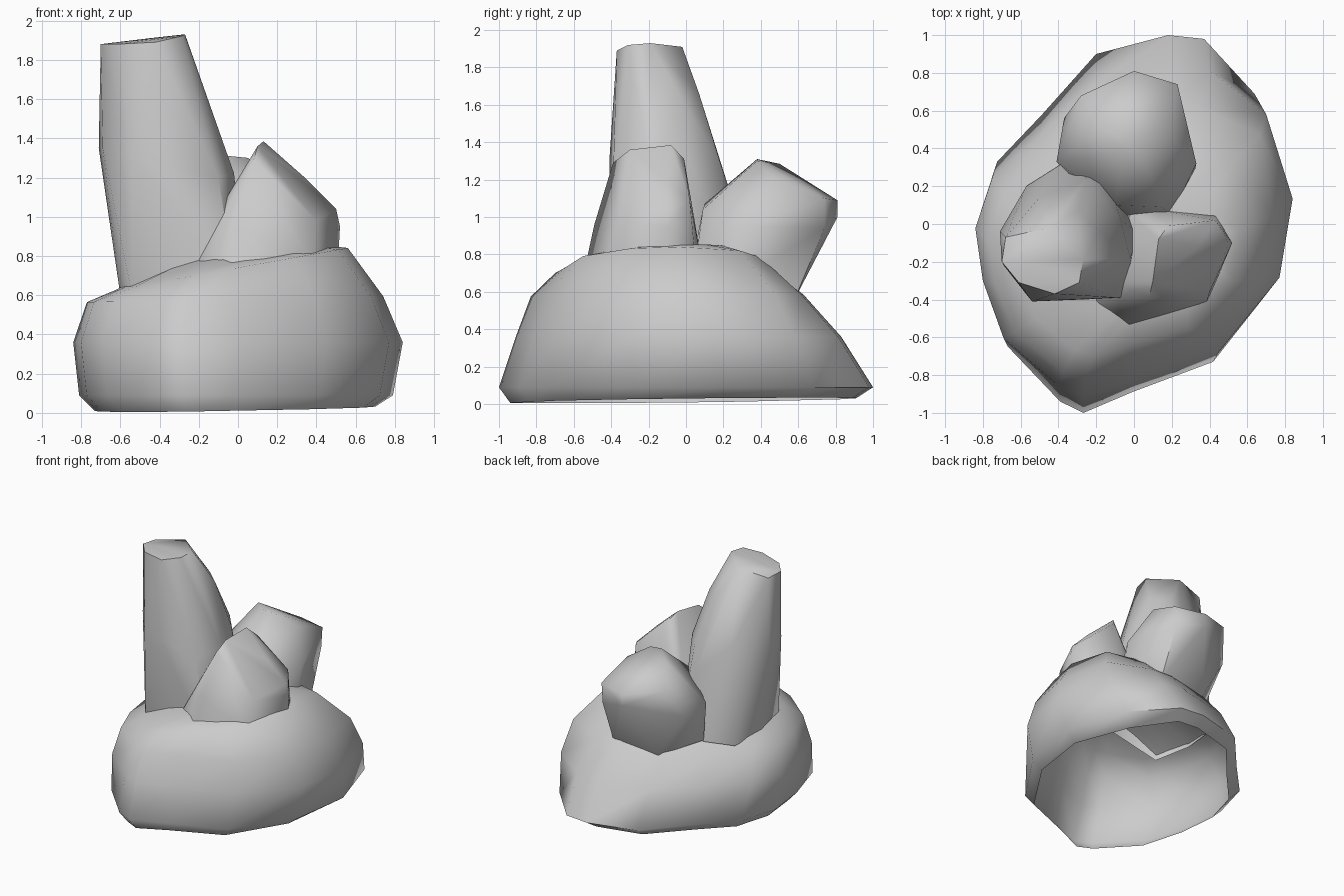
import bpy
import bmesh
import math
from mathutils import Vector

default_cube = bpy.data.objects.get("Cube")
if default_cube:
    bpy.data.objects.remove(default_cube, do_unlink=True)

# Single stone colour
stone = bpy.data.materials.new("stone grey")
stone.use_nodes = True
stone_colour = (0.6, 0.6, 0.6, 1)
stone.diffuse_color = stone_colour
stone.node_tree.nodes["Principled BSDF"].inputs["Base Color"].default_value = stone_colour


def finish(bm, name, angle):
    """Turn a bmesh into a smooth shaded stone object with sharp creases."""
    mesh = bpy.data.meshes.new(name)
    bm.to_mesh(mesh)
    bm.free()
    mesh.materials.append(stone)
    obj = bpy.data.objects.new(name, mesh)
    bpy.context.collection.objects.link(obj)
    bpy.ops.object.select_all(action="DESELECT")
    obj.select_set(True)
    bpy.context.view_layer.objects.active = obj
    bpy.ops.object.shade_smooth_by_angle(angle=math.radians(angle))


def hull_rock(name, points, angle=62):
    """Chiselled rock: the convex hull of a few corner points, open underneath."""
    bm = bmesh.new()
    for point in points:
        bm.verts.new(Vector(point))
    result = bmesh.ops.convex_hull(bm, input=bm.verts)
    unused = [g for g in result["geom_interior"] if isinstance(g, bmesh.types.BMVert)]
    bmesh.ops.delete(bm, geom=unused, context="VERTS")
    bmesh.ops.recalc_face_normals(bm, faces=bm.faces)
    bm.normal_update()
    underside = [f for f in bm.faces if f.normal.z < -0.8]
    bmesh.ops.delete(bm, geom=underside, context="FACES")
    finish(bm, name, angle)


def fit(value, source_half, low, high):
    """Map a value in -half..half onto the range low..high."""
    return low + (high - low) * (value / source_half + 1) / 2


# Base boulder: one irregular outline lofted upward, open underneath
outline = [(.84, .2), (.68, .69), (.4, .98), (.2, 1), (-.2, .9), (-.5, .58),
           (-.75, .33), (-.84, .02), (-.8, -.3), (-.69, -.65), (-.4, -.94),
           (-.27, -1), (0, -.89), (.45, -.73), (.77, -.28)]

# Each level: x range, y range, height at the centre, rise along x, rise along y,
# and how far the back left corner bulges outward
levels = [
    (-.73, .7, -.94, .91, .02, .015, .01, -.03),
    (-.81, .79, -1, 1, .09, 0, 0, 0),
    (-.84, .84, -.91, .83, .36, 0, 0, .02),
    (-.77, .74, -.83, .63, .58, .02, 0, .07),
    (-.62, .56, -.7, .41, .74, .18, 0, .05),
    (-.3, .45, -.45, .2, .82, .08, .04, 0),
]

bm = bmesh.new()
rings = []
for x_low, x_high, y_low, y_high, height, rise_x, rise_y, bulge in levels:
    ring = []
    for px, py in outline:
        x = fit(px, .84, x_low, x_high)
        y = fit(py, 1, y_low, y_high)
        z = max(0, height + rise_x * x + rise_y * y)
        if px > .5 and py > .5:
            x += bulge
            y += bulge
        ring.append(bm.verts.new((x, y, z)))
    rings.append(ring)
count = len(outline)
for lower, upper in zip(rings, rings[1:]):
    for i in range(count):
        j = (i + 1) % count
        bm.faces.new((lower[i], lower[j], upper[j], upper[i]))
bm.faces.new(rings[-1])
bmesh.ops.recalc_face_normals(bm, faces=bm.faces)
finish(bm, "base_boulder", 70)

# Tall column, leaning slightly outward
hull_rock("tall_column", [
    (-.7, -.2, 1.88), (-.68, -.07, 1.87), (-.61, -.31, 1.88), (-.42, -.37, 1.89),
    (-.29, -.31, 1.92), (-.27, -.19, 1.93), (-.45, -.02, 1.91),
    (-.18, -.04, 1.66), (-.3, .07, 1.66),
    (-.71, -.04, 1.35), (-.69, -.22, 1.35), (-.54, -.41, 1.3), (-.1, -.39, 1.2),
    (-.02, -.18, 1.22), (-.07, .02, 1.3), (-.2, .18, 1.3), (-.5, .14, 1.35),
    (-.25, .24, 1.12),
    (-.6, -.1, .6), (-.54, -.4, .6), (-.02, -.39, .7), (.03, -.05, .72),
    (-.15, .28, .67), (-.38, .32, .63), (-.57, .2, .6),
])

# Short front stone with a slanted top
hull_rock("front_stone", [
    (.1, -.3, 1.36), (.13, -.08, 1.385), (.08, -.39, 1.29), (.18, -.01, 1.31),
    (.34, -.12, 1.2), (.43, .02, 1.09), (.5, -.1, 1.04), (.4, -.36, .98),
    (.52, -.1, .95), (0, -.49, .96), (-.1, -.3, 1.03),
    (.51, -.1, .77), (.38, -.43, .74), (-.03, -.54, .73), (-.21, -.41, .75),
    (-.03, .06, .78), (.1, .08, .78), (.43, .05, .78),
])

# Back stone, tilted backward
hull_rock("back_stone", [
    (-.05, .38, 1.31), (.05, .38, 1.3), (-.17, .5, 1.285), (.2, .46, 1.21),
    (.23, .74, 1.1), (0, .81, 1.09), (0, .81, 1.0), (-.28, .68, 1.14),
    (.33, .32, .95), (.22, .74, .94), (-.37, .56, .92), (-.41, .33, .95),
    (-.1, .1, 1.07), (.14, .09, 1.04),
    (.32, .27, .66), (.23, .58, .56), (-.16, .58, .56), (-.38, .32, .64),
    (-.1, .03, .74), (.2, .05, .75),
])
